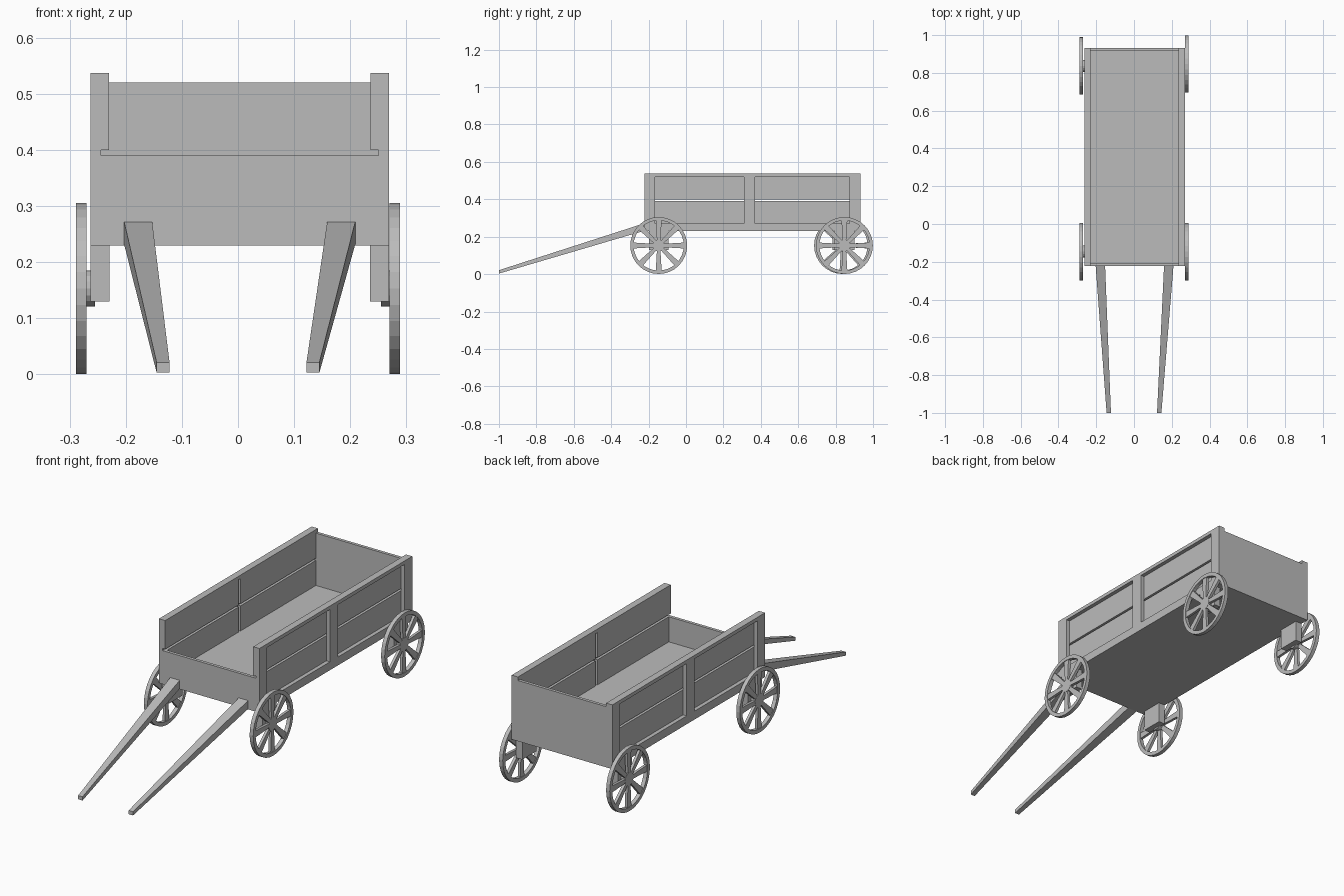
import bpy, bmesh, math

if "Cube" in bpy.data.objects:
    bpy.data.objects.remove(bpy.data.objects["Cube"])

wood = bpy.data.materials.new("plain grey")
wood.diffuse_color = (0.5, 0.5, 0.5, 1)
wood.use_nodes = True
wood.node_tree.nodes["Principled BSDF"].inputs["Base Color"].default_value = wood.diffuse_color
CX = 0.003  # the wagon body sits slightly off centre


def make(name, bm):
    bmesh.ops.recalc_face_normals(bm, faces=bm.faces)
    me = bpy.data.meshes.new(name)
    bm.to_mesh(me)
    bm.free()
    me.materials.append(wood)
    ob = bpy.data.objects.new(name, me)
    bpy.context.collection.objects.link(ob)
    return ob


def hull(bm, a, b):
    """Join two matching loops of points into a closed prism."""
    va = [bm.verts.new(p) for p in a]
    vb = [bm.verts.new(p) for p in b]
    n = len(a)
    bm.faces.new(va)
    bm.faces.new(vb[::-1])
    for i in range(n):
        j = (i + 1) % n
        bm.faces.new((va[i], vb[i], vb[j], va[j]))


def rect(x0, x1, y, z0, z1):
    return [(x0, y, z0), (x1, y, z0), (x1, y, z1), (x0, y, z1)]


def box(name, x, y, z):
    bm = bmesh.new()
    hull(bm, rect(*x, y[0], *z), rect(*x, y[1], *z))
    return make(name, bm)


def side_box(name, s, x, y, z):
    return box(name, sorted((CX + s * x[0], CX + s * x[1])), y, z)


# wagon bed and end boards
Y0, Y1 = -0.222, 0.932
box("floor", (CX - 0.266, CX + 0.266), (Y0, Y1), (0.23, 0.27))
box("front_board", (CX - 0.247, CX + 0.247), (Y0, Y0 + 0.015), (0.27, 0.39))
box("back_board", (CX - 0.247, CX + 0.247), (Y1 - 0.015, Y1), (0.27, 0.52))

for s, tag in ((-1, "left"), (1, "right")):
    # outer posts and top rail
    for name, y in (("front", (Y0, -0.165)), ("middle", (0.31, 0.37)), ("back", (0.875, Y1))):
        side_box(f"{tag}_{name}_post", s, (0.247, 0.266), y, (0.27, 0.52))
    side_box(f"{tag}_top_rail", s, (0.233, 0.266), (Y0, Y1), (0.52, 0.537))
    # side planks, two rows split at the middle post
    for row, z in (("lower", (0.27, 0.39)), ("upper", (0.40, 0.52))):
        y_front = Y0 + 0.015 if row == "lower" else Y0
        side_box(f"{tag}_{row}_front_plank", s, (0.233, 0.247), (y_front, 0.333), z)
        side_box(f"{tag}_{row}_back_plank", s, (0.233, 0.247), (0.347, Y1 - 0.015), z)

    # tapered pull shaft
    bm = bmesh.new()
    a = rect(*sorted((CX + s * 0.156, CX + s * 0.206)), Y0, 0.232, 0.272)
    b = rect(*sorted((s * 0.122, s * 0.145)), -1.0, 0.003, 0.021)
    hull(bm, a, b)
    make(f"{tag}_shaft", bm)


def wheel(name, s, cy, cz=0.153, r=0.152, seg=32):
    bm = bmesh.new()

    def pt(x, rad, ang, off=0.0):
        c, n = math.cos(ang), math.sin(ang)
        return (s * x, cy + rad * c - off * n, cz + rad * n + off * c)

    # rim ring
    rings = []
    for x, rad in ((0.270, r), (0.289, r), (0.289, r - 0.018), (0.270, r - 0.018)):
        rings.append([bm.verts.new(pt(x, rad, 2 * math.pi * i / seg)) for i in range(seg)])
    for k in range(4):
        p, q = rings[k], rings[(k + 1) % 4]
        for i in range(seg):
            j = (i + 1) % seg
            bm.faces.new((p[i], p[j], q[j], q[i]))
    # eight spokes widening toward the rim
    for i in range(8):
        ang = math.pi / 4 * i + math.pi / 2
        prof = ((0.02, -0.009), (r - 0.012, -0.016), (r - 0.012, 0.016), (0.02, 0.009))
        hull(bm, [pt(0.273, u, ang, v) for u, v in prof],
             [pt(0.286, u, ang, v) for u, v in prof])
    # hub
    hull(bm, [pt(0.255, 0.032, 2 * math.pi * i / 16) for i in range(16)],
         [pt(0.2865, 0.032, 2 * math.pi * i / 16) for i in range(16)])
    make(name, bm)


# wheels and the blocks that carry them
for s, tag in ((-1, "left"), (1, "right")):
    for end, cy in (("front", -0.146), ("back", 0.837 if s < 0 else 0.847)):
        wheel(f"{tag}_{end}_wheel", s, cy)
        side_box(f"{tag}_{end}_axle_block", s, (0.232, 0.266), (cy - 0.053, cy + 0.053), (0.13, 0.23))
